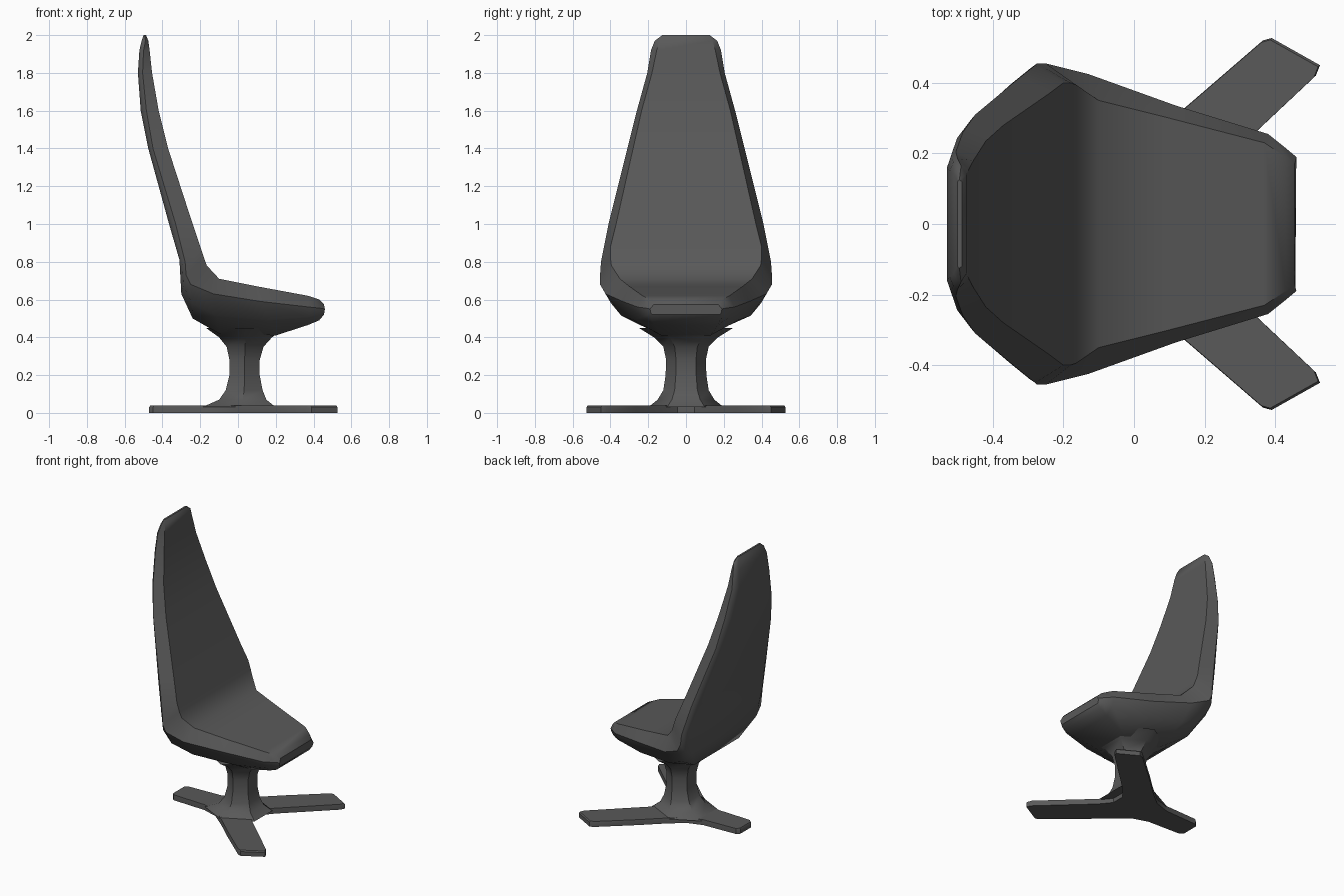
import bpy
import bmesh
from math import radians

cube = bpy.data.objects.get("Cube")
if cube:
    bpy.data.objects.remove(cube, do_unlink=True)

GREY = (0.1, 0.1, 0.1, 1)
mat = bpy.data.materials.new("dark grey")
mat.use_nodes = True
mat.diffuse_color = GREY
bsdf = mat.node_tree.nodes["Principled BSDF"]
bsdf.inputs["Base Color"].default_value = GREY
bsdf.inputs["Roughness"].default_value = 0.6


def finish(name, bm, angle):
    bmesh.ops.recalc_face_normals(bm, faces=bm.faces)
    mesh = bpy.data.meshes.new(name)
    bm.to_mesh(mesh)
    bm.free()
    mesh.materials.append(mat)
    obj = bpy.data.objects.new(name, mesh)
    bpy.context.collection.objects.link(obj)
    bpy.ops.object.select_all(action="DESELECT")
    obj.select_set(True)
    bpy.context.view_layer.objects.active = obj
    bpy.ops.object.shade_smooth_by_angle(angle=radians(angle))
    return obj


def loft(name, rings, angle):
    """Skin a list of equal closed rings and cap both ends."""
    bm = bmesh.new()
    loops = [[bm.verts.new(p) for p in ring] for ring in rings]
    n = len(loops[0])
    for a, b in zip(loops, loops[1:]):
        for i in range(n):
            j = (i + 1) % n
            bm.faces.new((a[i], a[j], b[j], b[i]))
    bm.faces.new(loops[0])
    bm.faces.new(loops[-1])
    return finish(name, bm, angle)


def mirrored(half):
    """Close a half ring across the y = 0 plane."""
    return half + [(x, -y, z) for x, y, z in reversed(half)]


# Seat shell: each section is (x, half width, z) of upper, side and lower edges
sections = [
    ((.455, .17, .575), (.46, .19, .55), (.455, .18, .52)),
    ((.43, .19, .60), (.43, .215, .555), (.43, .18, .49)),
    ((.37, .23, .62), (.38, .255, .56), (.37, .17, .465)),
    ((.10, .30, .67), (.12, .335, .59), (.20, .13, .41)),
    ((-.10, .35, .71), (-.13, .425, .63), (-.10, .13, .42)),
    ((-.165, .395, .78), (-.25, .455, .68), (-.24, .25, .50)),
    ((-.18, .40, .82), (-.275, .455, .73), (-.30, .36, .63)),
    ((-.20, .40, .88), (-.28, .45, .80), (-.31, .41, .81)),
    ((-.24, .37, 1.0), (-.33, .41, 1.0), (-.365, .36, 1.0)),
    ((-.37, .28, 1.4), (-.45, .31, 1.4), (-.475, .25, 1.4)),
    ((-.42, .235, 1.6), (-.485, .26, 1.6), (-.515, .20, 1.6)),
    ((-.455, .18, 1.8), (-.505, .205, 1.8), (-.53, .16, 1.8)),
    ((-.468, .155, 1.92), (-.50, .185, 1.92), (-.522, .15, 1.92)),
    ((-.475, .14, 1.97), (-.49, .165, 1.97), (-.51, .14, 1.97)),
    ((-.487, .12, 2.0), (-.495, .125, 2.0), (-.50, .12, 2.0)),
]
rings = []
for top, side, low in sections:
    # extra edge that rounds the side into the underside
    turn = tuple(s + (l - s) * t for s, l, t in zip(side, low, (.55, .28, .55)))
    rings.append(mirrored([top, side, turn, low]))
loft("seat_and_backrest", rings, 38)

# Pedestal: flared six-sided column, each ring (z, back x, front x, half width)
column = [
    (.03, -.19, .20, .20), (.07, -.10, .15, .15), (.12, -.065, .13, .12),
    (.20, -.045, .115, .108), (.28, -.045, .115, .105),
    (.35, -.06, .135, .12), (.40, -.10, .18, .17), (.45, -.17, .25, .25),
]
loft("column", [
    mirrored([(front, w * .5, z), ((back + front) / 2, w, z), (back, w * .5, z)])
    for z, back, front, w in column], 40)

# Base: flat three-legged plate with softened inner corners
half = [
    (.135, .045), (.20, .125), (.35, .265), (.515, .42), (.527, .45),
    (.39, .527), (.365, .52), (.145, .33), (.02, .215), (-.09, .125),
    (-.20, .09), (-.45, .08), (-.47, .06),
]


def base_ring(z, scale):
    return mirrored([(x * scale, y * scale, z) for x, y in half])


loft("three_leg_base", [base_ring(0, 1), base_ring(.03, 1), base_ring(.038, .99)], 35)
